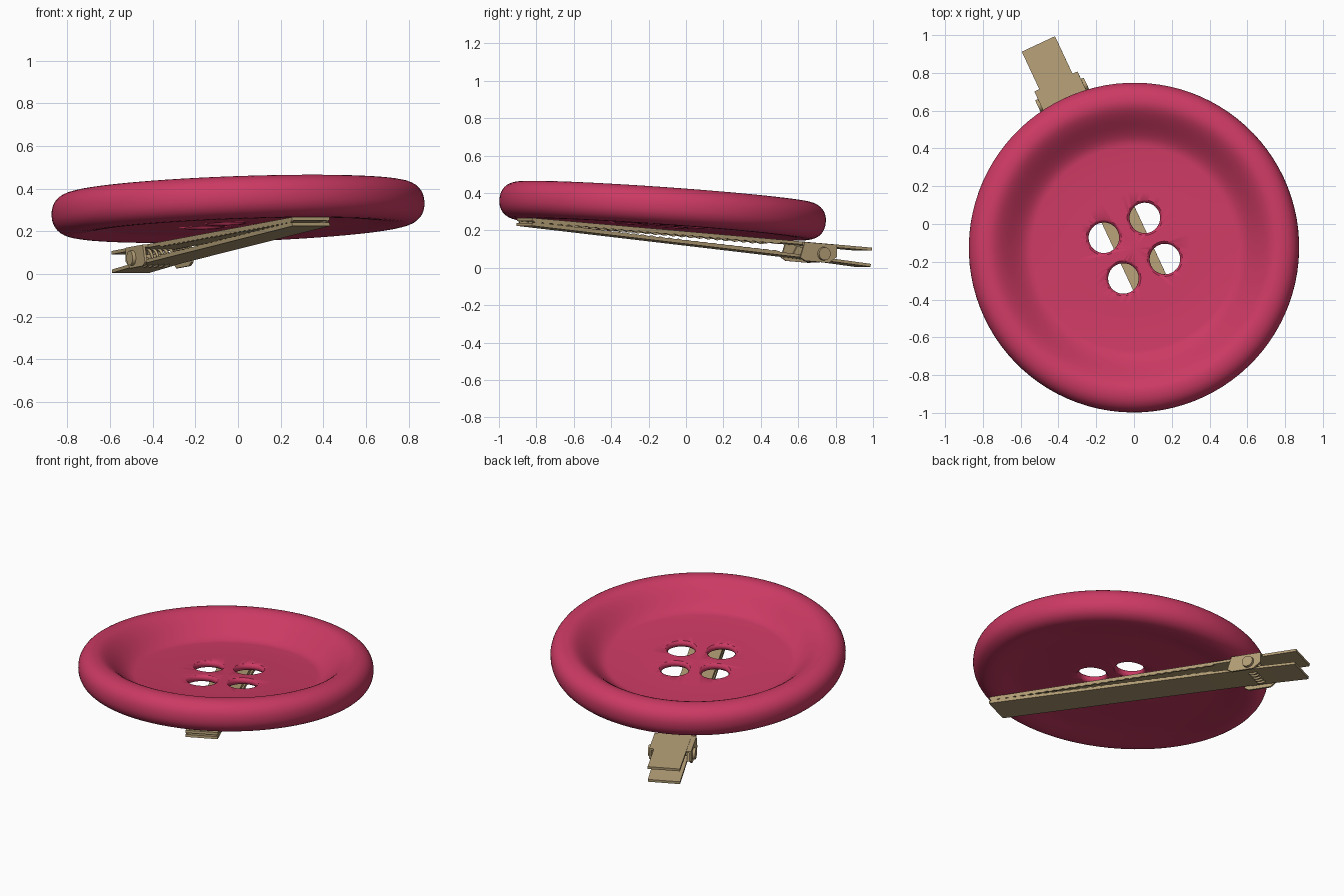
import bpy, bmesh, math
from mathutils import Matrix, Vector

if "Cube" in bpy.data.objects:
    bpy.data.objects.remove(bpy.data.objects["Cube"])


def material(name, col):
    m = bpy.data.materials.new(name)
    m.diffuse_color = (*col, 1)
    m.use_nodes = True
    m.node_tree.nodes["Principled BSDF"].inputs["Base Color"].default_value = m.diffuse_color
    return m


PINK = material("raspberry pink", (0.60, 0.042, 0.125))
TAN = material("brass tan", (0.45, 0.34, 0.18))

# Tilted frame: x runs along the clip, z is the button axis
zx = Vector((-0.035, 0.07, 1)).normalized()
d = Vector((0.423, -0.906, 0))
ax = (d - zx * d.dot(zx)).normalized()
ay = zx.cross(ax)
FRAME = Matrix.Translation((0, -0.125, 0.305)) @ Matrix((ax, ay, zx)).transposed().to_4x4()
# Clip lengths are measured from the world origin, shifted to the frame here
CLIP = FRAME @ Matrix.Translation((-0.113, -0.003, 0))


def finish(name, bm, mat, frame, angle=35):
    bmesh.ops.remove_doubles(bm, verts=bm.verts, dist=1e-5)
    bmesh.ops.recalc_face_normals(bm, faces=bm.faces)
    bm.transform(frame)
    me = bpy.data.meshes.new(name)
    bm.to_mesh(me)
    bm.free()
    ob = bpy.data.objects.new(name, me)
    bpy.context.collection.objects.link(ob)
    me.materials.append(mat)
    bpy.ops.object.select_all(action='DESELECT')
    ob.select_set(True)
    bpy.context.view_layer.objects.active = ob
    bpy.ops.object.shade_smooth_by_angle(angle=math.radians(angle))
    return ob


def lathe(bm, prof, steps, mat=Matrix()):
    """Spin (radius, height) points about z; zero radius closes the end."""
    vs = [bm.verts.new((r, 0, z)) for r, z in prof]
    es = [bm.edges.new(p) for p in zip(vs, vs[1:])]
    out = bmesh.ops.spin(bm, geom=vs + es, cent=(0, 0, 0), axis=(0, 0, 1),
                         angle=2 * math.pi, steps=steps, use_duplicate=False)
    bmesh.ops.remove_doubles(bm, verts=bm.verts, dist=1e-5)
    return out


def extrude_side(bm, pts, y0, y1):
    """Extrude a side outline (x, z) from y0 to y1."""
    a = [bm.verts.new((x, y0, z)) for x, z in pts]
    b = [bm.verts.new((x, y1, z)) for x, z in pts]
    bm.faces.new(a)
    bm.faces.new(b[::-1])
    for i in range(len(pts)):
        j = (i + 1) % len(pts)
        bm.faces.new((a[i], b[i], b[j], a[j]))


def smooth(t):
    return t * t * (3 - 2 * t)


# Button: dished floor, rounded rim, shallow recess underneath
prof = [(0, -0.04), (0.3, -0.04)]
for i in range(13):
    t = i / 12
    prof.append((0.54 + 0.23 * t, -0.04 + 0.14 * smooth(t)))
for i in range(1, 18):
    a = math.pi / 2 - math.pi * i / 18
    c, s = math.cos(a), math.sin(a)
    prof.append((0.77 + 0.105 * abs(c) ** 0.9, 0.1 * math.copysign(abs(s) ** 0.9, s)))
for i in range(9):
    t = i / 8
    prof.append((0.77 - 0.2 * t, -0.1 + 0.02 * smooth(t)))
prof += [(0.3, -0.08), (0, -0.08)]
bm = bmesh.new()
lathe(bm, prof, 96)
button = finish("button", bm, PINK, FRAME)

# Four thread holes with softened edges
bm = bmesh.new()
base = math.atan2(-0.052, 0.163)
cut = [(0, 0.0), (0.104, 0.0), (0.098, -0.036), (0.090, -0.043), (0.083, -0.050),
       (0.081, -0.060), (0.083, -0.070), (0.090, -0.077), (0.098, -0.084), (0.104, -0.12), (0, -0.12)]
hole_dirs = [(0.055, 0.162), (-0.162, 0.057), (0.162, -0.057), (-0.058, -0.16)]
for hx, hy in hole_dirs:
    part = bmesh.new()
    lathe(part, cut, 32)
    lx, ly = Vector((hx, hy, 0)).dot(ax), Vector((hx, hy, 0)).dot(ay)
    part.transform(Matrix.Translation((lx, ly, 0)))
    tmp = bpy.data.meshes.new("tmp")
    part.to_mesh(tmp)
    part.free()
    bm.from_mesh(tmp)
    bpy.data.meshes.remove(tmp)
cutter = finish("hole_cutter", bm, PINK, FRAME)
cutter.hide_render = True
mod = button.modifiers.new("holes", 'BOOLEAN')
mod.operation, mod.solver, mod.object = 'DIFFERENCE', 'EXACT', cutter
bpy.context.view_layer.objects.active = button
# Cut before the smoothing modifier, if there is one
bpy.ops.object.modifier_move_to_index(modifier=mod.name, index=0)
bpy.ops.object.modifier_apply(modifier=mod.name)
bpy.data.objects.remove(cutter)

# Clip arms: flat upper one under the button, lower one closing at the tip
W = 0.097
bm = bmesh.new()
extrude_side(bm, [(-1.09, -0.104), (0.92, -0.102), (0.92, -0.118), (-1.09, -0.120)], -W, W)
finish("upper_arm", bm, TAN, CLIP)
bm = bmesh.new()
extrude_side(bm, [(-1.09, -0.191), (-0.72, -0.174), (0.92, -0.128),
                  (0.92, -0.144), (-0.72, -0.190), (-1.09, -0.207)], -W, W)
finish("lower_arm", bm, TAN, CLIP)


# Toothed side lips of both arms
def lip(name, height, root, sign):
    bm = bmesh.new()
    n = 56
    xs = [-0.55 + 1.46 * i / n for i in range(n + 1)]
    teeth = [(x, root(x) + sign * (height if i % 2 else height * 0.45)) for i, x in enumerate(xs)]
    for side in (-1, 1):
        outline = [(xs[0], root(xs[0])), *teeth, (xs[-1], root(xs[-1]))]
        extrude_side(bm, outline, side * W, side * (W - 0.012))
    finish(name, bm, TAN, CLIP, 20)


lip("upper_teeth", 0.012, lambda x: -0.117, -1)
lip("lower_teeth", 0.008, lambda x: -0.175 + (x + 0.72) * 0.028, 1)

# Hinge side tabs, folded down from the upper arm and up from the lower one
bm = bmesh.new()
for side in (-1, 1):
    extrude_side(bm, [(-0.87, -0.106), (-0.68, -0.106), (-0.66, -0.19), (-0.69, -0.206),
                      (-0.83, -0.206), (-0.875, -0.17)], side * 0.114, side * 0.126)
    extrude_side(bm, [(-0.85, -0.187), (-0.71, -0.187), (-0.74, -0.125), (-0.83, -0.125)],
                 side * 0.096, side * 0.108)
    extrude_side(bm, [(-0.87, -0.106), (-0.68, -0.106), (-0.68, -0.118), (-0.87, -0.118)],
                 side * 0.09, side * 0.126)
finish("hinge_tabs", bm, TAN, CLIP)

# Hinge pin with flat round heads
pin = Matrix.Translation((-0.795, 0, -0.160)) @ Matrix.Rotation(math.pi / 2, 4, 'X')
bm = bmesh.new()
lathe(bm, [(0, -0.142), (0.034, -0.142), (0.036, -0.126), (0.016, -0.126),
           (0.016, 0.126), (0.036, 0.126), (0.034, 0.142), (0, 0.142)], 24)
finish("hinge_pin", bm, TAN, CLIP @ pin)

# Coil spring wound on the pin
bm = bmesh.new()
turns, seg, k, wire = 5, 20, 6, 0.007
rings = []
for i in range(turns * seg + 1):
    a = 2 * math.pi * i / seg
    h = -0.07 + 0.14 * i / (turns * seg)
    ring = []
    for j in range(k):
        b = 2 * math.pi * j / k
        r = 0.040 + wire * math.cos(b)
        ring.append(bm.verts.new((r * math.cos(a), r * math.sin(a), h + wire * math.sin(b))))
    rings.append(ring)
for p, q in zip(rings, rings[1:]):
    for j in range(k):
        bm.faces.new((p[j], p[(j + 1) % k], q[(j + 1) % k], q[j]))
bm.faces.new(rings[0])
bm.faces.new(rings[-1])
finish("spring", bm, TAN, CLIP @ pin, 70)
